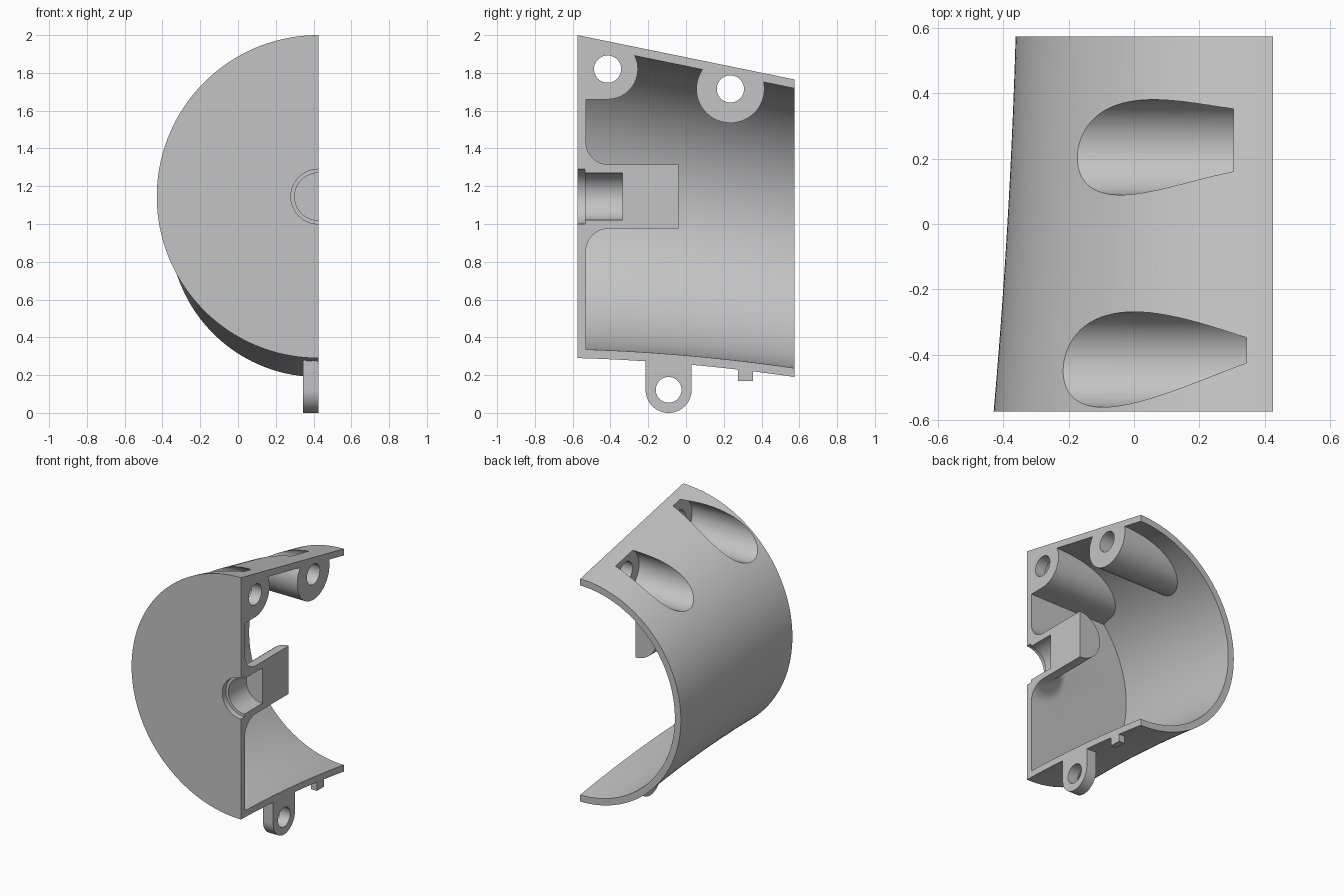
import bpy, bmesh
from math import sin, cos, pi
from mathutils import Matrix, Vector

if "Cube" in bpy.data.objects:
    bpy.data.objects.remove(bpy.data.objects["Cube"], do_unlink=True)

SPLIT = 0.425      # plane where the half shell is cut
END = 0.575        # half length along y
WALL = 0.047

grey = bpy.data.materials.new("light_grey")
grey.use_nodes = True
grey.diffuse_color = (0.55, 0.55, 0.55, 1)
grey.node_tree.nodes["Principled BSDF"].inputs["Base Color"].default_value = (0.55, 0.55, 0.55, 1)


def make(name, bm):
    bmesh.ops.recalc_face_normals(bm, faces=bm.faces)
    mesh = bpy.data.meshes.new(name)
    bm.to_mesh(mesh)
    bm.free()
    mesh.materials.append(grey)
    ob = bpy.data.objects.new(name, mesh)
    bpy.context.collection.objects.link(ob)
    return ob


def box(name, x, y, z):
    bm = bmesh.new()
    bmesh.ops.create_cube(bm, size=1)
    for v in bm.verts:
        v.co = [a[0] + (c + 0.5) * (a[1] - a[0]) for a, c in zip((x, y, z), v.co)]
    return make(name, bm)


def rod(name, axis, centre, radius, span, sides=64):
    """Cylinder along x or y; centre holds the other two coordinates."""
    bm = bmesh.new()
    mid = (span[0] + span[1]) / 2
    if axis == "X":
        m = Matrix.Translation((mid, *centre)) @ Matrix.Rotation(pi / 2, 4, "Y")
    else:
        m = Matrix.Translation((centre[0], mid, centre[1])) @ Matrix.Rotation(pi / 2, 4, "X")
    bmesh.ops.create_cone(bm, cap_ends=True, segments=sides, radius1=radius,
                          radius2=radius, depth=span[1] - span[0], matrix=m)
    return make(name, bm)


def half_drum(name, y0, y1, inset, reach, rings=16, sides=96):
    """Tapered half-round solid with a sagging underside."""
    bm = bmesh.new()
    loops = []
    for i in range(rings + 1):
        y = y0 + (y1 - y0) * i / rings
        top = 1.8825 - 0.2043 * y
        low = 0.257 - 0.087 * y - 0.051 * y * y
        r, zc = (top - low) / 2 - inset, (top + low) / 2
        pts = [(SPLIT - r * sin(pi * k / sides), y, zc + r * cos(pi * k / sides))
               for k in range(sides + 1)]
        if reach:
            pts += [(SPLIT + reach, y, zc - r), (SPLIT + reach, y, zc + r)]
        loops.append([bm.verts.new(p) for p in pts])
    for a, b in zip(loops, loops[1:]):
        for k in range(len(a)):
            n = (k + 1) % len(a)
            bm.faces.new((a[k], a[n], b[n], b[k]))
    bm.faces.new(loops[0])
    bm.faces.new(loops[-1])
    return make(name, bm)


def pivot_post():
    """Round post on the end wall with a flared foot."""
    bm = bmesh.new()
    prof = [(0, -0.6), (0.29, -0.6)]
    prof += [(0.29 - 0.12 * sin(t * pi / 20), -0.41 - 0.12 * cos(t * pi / 20)) for t in range(11)]
    prof += [(0.17, -0.04), (0, -0.04)]
    verts = [bm.verts.new((SPLIT + r, y, 1.145)) for r, y in prof]
    edges = [bm.edges.new(p) for p in zip(verts, verts[1:])]
    bmesh.ops.spin(bm, geom=verts + edges, cent=(SPLIT, 0, 1.145), axis=Vector((0, 1, 0)),
                   angle=2 * pi, steps=64)
    bmesh.ops.remove_doubles(bm, verts=bm.verts, dist=1e-5)
    return make("pivot_post", bm)


def combine(target, operation, *tools):
    for tool in tools:
        mod = target.modifiers.new("combine", "BOOLEAN")
        mod.operation, mod.solver, mod.object = operation, "EXACT", tool
        bpy.context.view_layer.objects.active = target
        bpy.ops.object.modifier_apply(modifier=mod.name)
        bpy.data.objects.remove(tool, do_unlink=True)


# Screw bosses: (y, z), outer radius, inner end of the outside pocket
bosses = [((-0.415, 1.82), 0.16, 0.345), ((0.235, 1.715), 0.18, 0.305)]

# Hollow space, leaving the bosses, their web and the pivot post solid
void = half_drum("void", -0.53, END + 0.1, WALL, 0.2)
for centre, radius, _ in bosses:
    combine(void, "DIFFERENCE", rod("boss", "X", centre, radius, (-1, 1)))
combine(void, "DIFFERENCE", box("boss_web", (-1, 1), (-0.7, -0.415), (1.66, 2.2)), pivot_post())

# Shell
shell = half_drum("half_shell", -END, END, 0, 0)
combine(shell, "DIFFERENCE", void)

# Screw holes and the pockets that open through the outside
for centre, _, floor in bosses:
    combine(shell, "DIFFERENCE",
            rod("pocket", "X", centre, 0.146, (-1, floor)),
            rod("screw_hole", "X", centre, 0.072, (0, 1)))

# Stepped pivot socket in the end wall
combine(shell, "DIFFERENCE",
        rod("socket_rim", "Y", (SPLIT, 1.145), 0.145, (-0.7, -0.535)),
        rod("socket", "Y", (SPLIT, 1.145), 0.125, (-0.65, -0.335)))

# Hanging lug with eye, and small locating tab
lug = rod("lug", "X", (-0.092, 0.122), 0.122, (0.345, SPLIT))
combine(lug, "UNION", box("lug_neck", (0.345, SPLIT), (-0.214, 0.03), (0.122, 0.278)))
combine(lug, "DIFFERENCE", rod("lug_eye", "X", (-0.092, 0.122), 0.068, (0, 1)))
tab = box("locating_tab", (0.38, SPLIT), (0.275, 0.355), (0.168, 0.245))
combine(shell, "UNION", lug, tab)

bpy.ops.object.select_all(action="DESELECT")
shell.select_set(True)
bpy.context.view_layer.objects.active = shell
bpy.ops.object.shade_smooth_by_angle(angle=pi / 6)
